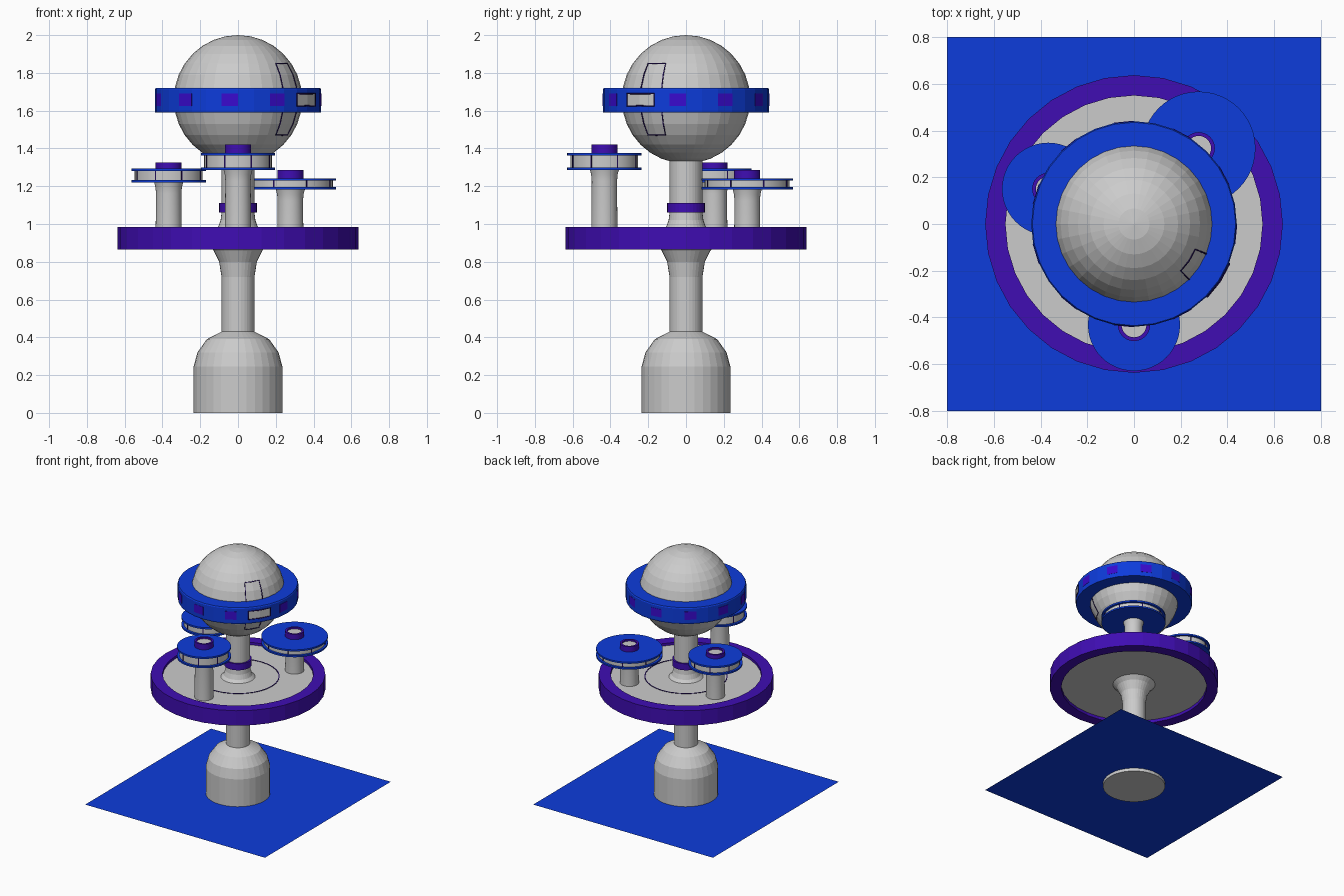
import bpy, bmesh
from math import sin, cos, pi, radians, sqrt
from mathutils import Vector, Matrix

if "Cube" in bpy.data.objects:
    bpy.data.objects.remove(bpy.data.objects["Cube"])


def material(name, rgb):
    m = bpy.data.materials.new(name)
    m.diffuse_color = (*rgb, 1)
    m.use_nodes = True
    m.node_tree.nodes["Principled BSDF"].inputs["Base Color"].default_value = m.diffuse_color
    return m


BLUE = material("blue", (0.004, 0.045, 0.71))
PURPLE = material("purple", (0.05, 0.004, 0.45))
WINDOW = material("window_violet", (0.04, 0.003, 0.62))
DARK = material("dark_trim", (0.015, 0.004, 0.1))


def finish(name, bm, mat=None, smooth=False):
    bmesh.ops.remove_doubles(bm, verts=bm.verts, dist=1e-4)
    bmesh.ops.recalc_face_normals(bm, faces=bm.faces)
    me = bpy.data.meshes.new(name)
    bm.to_mesh(me)
    bm.free()
    ob = bpy.data.objects.new(name, me)
    bpy.context.collection.objects.link(ob)
    if mat:
        me.materials.append(mat)
    if smooth:
        bpy.ops.object.select_all(action='DESELECT')
        ob.select_set(True)
        bpy.context.view_layer.objects.active = ob
        bpy.ops.object.shade_smooth_by_angle(angle=radians(30))
    return ob


def lathe(name, profile, mat=None, at=(0, 0), n=32, closed=False, smooth=False):
    """Spin an (r, z) profile around a vertical axis."""
    bm = bmesh.new()
    vs = [bm.verts.new((r, 0, z)) for r, z in profile]
    es = [bm.edges.new(p) for p in zip(vs, vs[1:])]
    if closed:
        es.append(bm.edges.new((vs[-1], vs[0])))
    bmesh.ops.spin(bm, geom=vs + es, cent=(0, 0, 0), axis=(0, 0, 1), angle=2 * pi, steps=n)
    bmesh.ops.translate(bm, verts=bm.verts, vec=(*at, 0))
    return finish(name, bm, mat, smooth)


def hoop(name, r0, r1, z0, z1, mat=None, **kw):
    return lathe(name, [(r0, z0), (r1, z0), (r1, z1), (r0, z1)], mat, closed=True, **kw)


def drum(name, r, z0, z1, mat=None, **kw):
    return lathe(name, [(0, z0), (r, z0), (r, z1), (0, z1)], mat, **kw)


def rim_panel(name, centre, faces, mat=None):
    """Thin plate lying on the facets of the head ring."""
    bm = bmesh.new()
    prof = [(0.425, 1.625), (0.442, 1.625), (0.442, 1.69), (0.425, 1.69)]
    vs = [bm.verts.new((r, 0, z)) for r, z in prof]
    face = bm.faces.new(vs)
    bmesh.ops.rotate(bm, verts=vs, cent=(0, 0, 0),
                     matrix=Matrix.Rotation(radians(centre - STEP * faces / 2), 3, 'Z'))
    bmesh.ops.spin(bm, geom=[face], cent=(0, 0, 0), axis=(0, 0, 1),
                   angle=radians(STEP * faces), steps=faces)
    return finish(name, bm, mat)


def trim_line(name, pts):
    cu = bpy.data.curves.new(name, 'CURVE')
    cu.dimensions = '3D'
    cu.bevel_depth = 0.004
    cu.bevel_resolution = 0
    sp = cu.splines.new('POLY')
    sp.points.add(len(pts) - 1)
    for p, co in zip(sp.points, pts):
        p.co = (*co, 1)
    sp.use_cyclic_u = True
    cu.materials.append(DARK)
    bpy.context.collection.objects.link(bpy.data.objects.new(name, cu))


def polar(r, a, z):
    return (r * cos(radians(a)), r * sin(radians(a)), z)


STEP = 11.25
HEAD_Z, HEAD_R = 1.66, 0.34

# Ground sheet
bm = bmesh.new()
bmesh.ops.create_grid(bm, x_segments=1, y_segments=1, size=0.8)
bmesh.ops.translate(bm, verts=bm.verts, vec=(0, 0, 0.025))
finish("ground_sheet", bm, BLUE)

# Base and lower stem, upper stem with collar
lathe("base_and_stem", [(0, 0), (0.235, 0), (0.235, 0.245), (0.215, 0.32), (0.165, 0.39),
                        (0.087, 0.43), (0.087, 0.72), (0.1, 0.8), (0.13, 0.86), (0.17, 0.9)])
lathe("upper_stem", [(0.13, 0.96), (0.105, 0.985), (0.092, 1.02), (0.087, 1.06), (0.087, 1.36)])
hoop("stem_collar", 0.08, 0.1, 1.06, 1.112, PURPLE)

# Main platform
drum("platform_deck", 0.56, 0.89, 0.965)
hoop("platform_rim", 0.55, 0.637, 0.865, 0.985, PURPLE)
hoop("deck_circle_line", 0.297, 0.304, 0.96, 0.968, DARK)

# Head sphere and its ring
lathe("head_sphere", [(HEAD_R * cos(radians(k * STEP)), HEAD_Z + HEAD_R * sin(radians(k * STEP)))
                      for k in range(-8, 9)])
lathe("head_ring", [(0.325, 1.59), (0.438, 1.59), (0.44, 1.6), (0.44, 1.712), (0.435, 1.72),
                    (0.325, 1.72)], BLUE, closed=True)

# Ring windows, with the wide door panel in the gap
for i in range(10):
    rim_panel(f"ring_window_{i + 1}", -STEP / 2 + i * 3 * STEP, 1, WINDOW)
DOOR = -3 * STEP
rim_panel("ring_door", DOOR, 2)
trim_line("ring_door_trim", [polar(0.442, DOOR + a * STEP, z) for a, z in
          ((-1, 1.625), (0, 1.625), (1, 1.625), (1, 1.69), (0, 1.69), (-1, 1.69))])

# Door outline following the sphere facets
loop = ([(-1, k) for k in range(-3, 4)] + [(0, 3)]
        + [(1, k) for k in range(3, -4, -1)] + [(0, -3)])
trim_line("head_door_trim", [polar(HEAD_R * cos(radians(k * STEP)), DOOR + a * STEP,
                                   HEAD_Z + HEAD_R * sin(radians(k * STEP))) for a, k in loop])

# Three satellite towers: position, disc radius, disc bottom, disc top, cap top
for label, at, r, z0, z1, cap in (("front", (0, -0.432), 0.197, 1.287, 1.375, 1.42),
                                  ("left", (-0.367, 0.15), 0.198, 1.22, 1.293, 1.325),
                                  ("right", (0.277, 0.324), 0.243, 1.182, 1.242, 1.285)):
    t = 0.013
    kw = dict(at=at, smooth=True)
    lathe(label + "_tower_post", [(0.069, 0.96), (0.067, z0 - 0.06), (0.07, z0 - 0.025),
                                  (0.078, z0 + 0.005)], **kw)
    drum(label + "_lower_plate", r, z0, z0 + t, BLUE, n=48, **kw)
    drum(label + "_window_band", r - 0.018, z0 + t - 0.002, z1 - t + 0.002, n=48, **kw)
    drum(label + "_upper_plate", r, z1 - t, z1, BLUE, n=48, **kw)
    hoop(label + "_cap_ring", 0.053, 0.069, z1 - 0.005, cap, PURPLE, **kw)
    drum(label + "_cap_lid", 0.055, z1 - 0.005, cap - 0.012, **kw)
    # Mullions around the band
    for i in range(8):
        bm = bmesh.new()
        bmesh.ops.create_cube(bm, size=1)
        bmesh.ops.scale(bm, verts=bm.verts, vec=(0.008, 0.006, z1 - z0 - 2 * t))
        bmesh.ops.translate(bm, verts=bm.verts, vec=(r - 0.018, 0, (z0 + z1) / 2))
        bmesh.ops.rotate(bm, verts=bm.verts, cent=(0, 0, 0),
                         matrix=Matrix.Rotation((i + 0.5) * pi / 4, 3, 'Z'))
        bmesh.ops.translate(bm, verts=bm.verts, vec=(*at, 0))
        finish(f"{label}_mullion_{i + 1}", bm, DARK)
